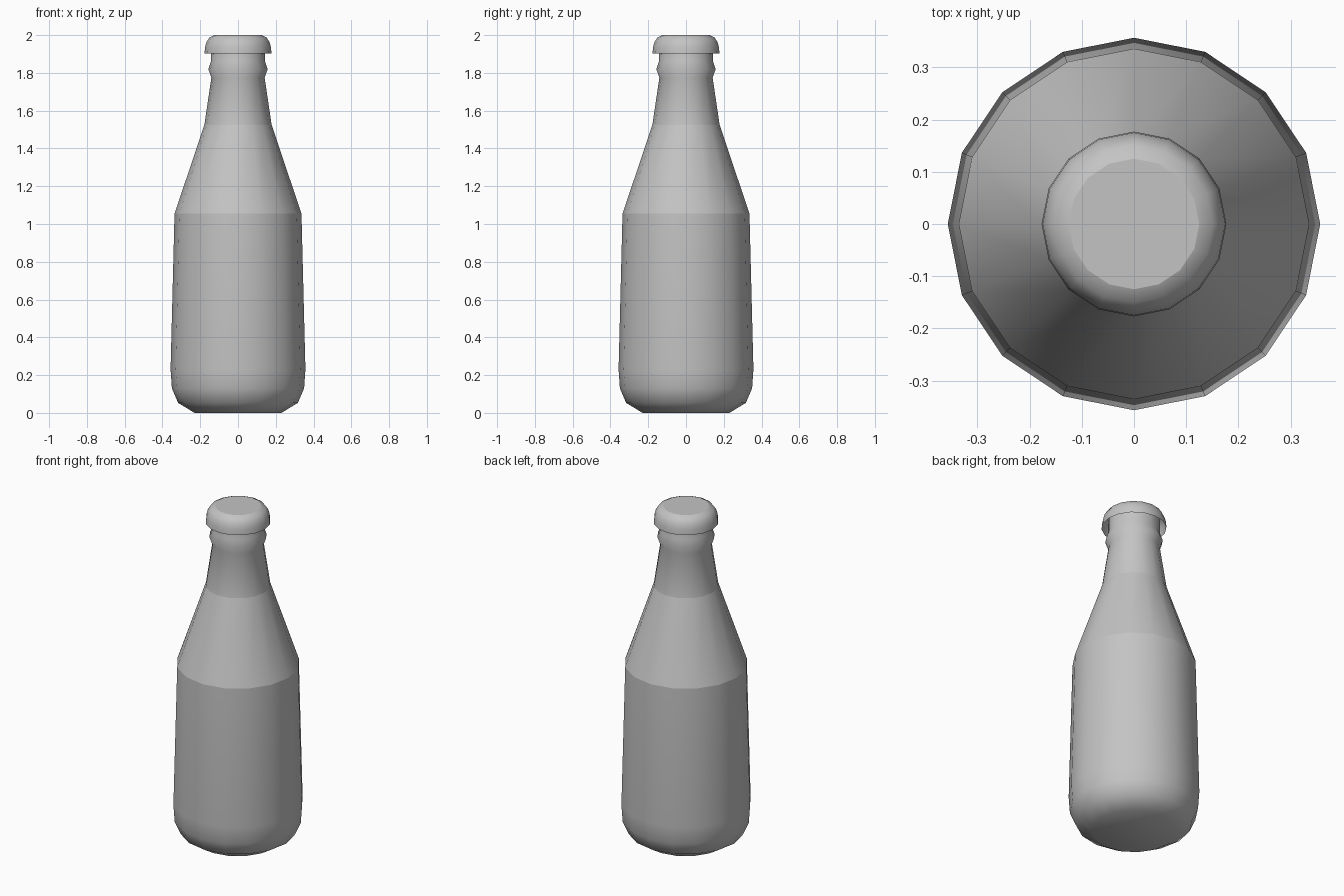
import bpy, bmesh, math

if "Cube" in bpy.data.objects:
    bpy.data.objects.remove(bpy.data.objects["Cube"])

SIDES = 16

grey = bpy.data.materials.new("plain_grey")
grey.diffuse_color = (0.55, 0.55, 0.55, 1)
grey.use_nodes = True
grey.node_tree.nodes["Principled BSDF"].inputs["Base Color"].default_value = grey.diffuse_color


def lathe(name, profile, sharp=(), close_bottom=False, close_top=False):
    """Spin (radius, height) points round z; sharp lists ring indices kept crisp."""
    bm = bmesh.new()
    rings = []
    for r, z in profile:
        rings.append([bm.verts.new((r * math.cos(2 * math.pi * i / SIDES),
                                    r * math.sin(2 * math.pi * i / SIDES), z))
                      for i in range(SIDES)])
    for low, high in zip(rings, rings[1:]):
        for i in range(SIDES):
            j = (i + 1) % SIDES
            bm.faces.new((low[i], low[j], high[j], high[i]))
    if close_bottom:
        bm.faces.new(rings[0][::-1])
    if close_top:
        bm.faces.new(rings[-1])
    for f in bm.faces:
        f.smooth = True
    for k in sharp:
        for i in range(SIDES):
            bm.edges.get((rings[k][i], rings[k][(i + 1) % SIDES])).smooth = False
    mesh = bpy.data.meshes.new(name)
    bm.to_mesh(mesh)
    bm.free()
    mesh.materials.append(grey)
    obj = bpy.data.objects.new(name, mesh)
    bpy.context.collection.objects.link(obj)
    return obj


# Bottle: rounded base, slightly tapered body, shoulder, neck and neck ring
lathe("bottle_body",
      [(0.23, 0), (0.317, 0.053), (0.35, 0.13), (0.357, 0.23),
       (0.336, 1.055), (0.178, 1.525), (0.141, 1.775),
       (0.157, 1.82), (0.143, 1.86), (0.141, 1.95)],
      sharp=(4, 5), close_bottom=True)

# Cap: thin domed shell, open underneath, flat on top
lathe("bottle_cap",
      [(0.177, 1.903), (0.175, 1.935), (0.167, 1.963), (0.151, 1.988), (0.125, 2.0)],
      sharp=(4,), close_top=True)
